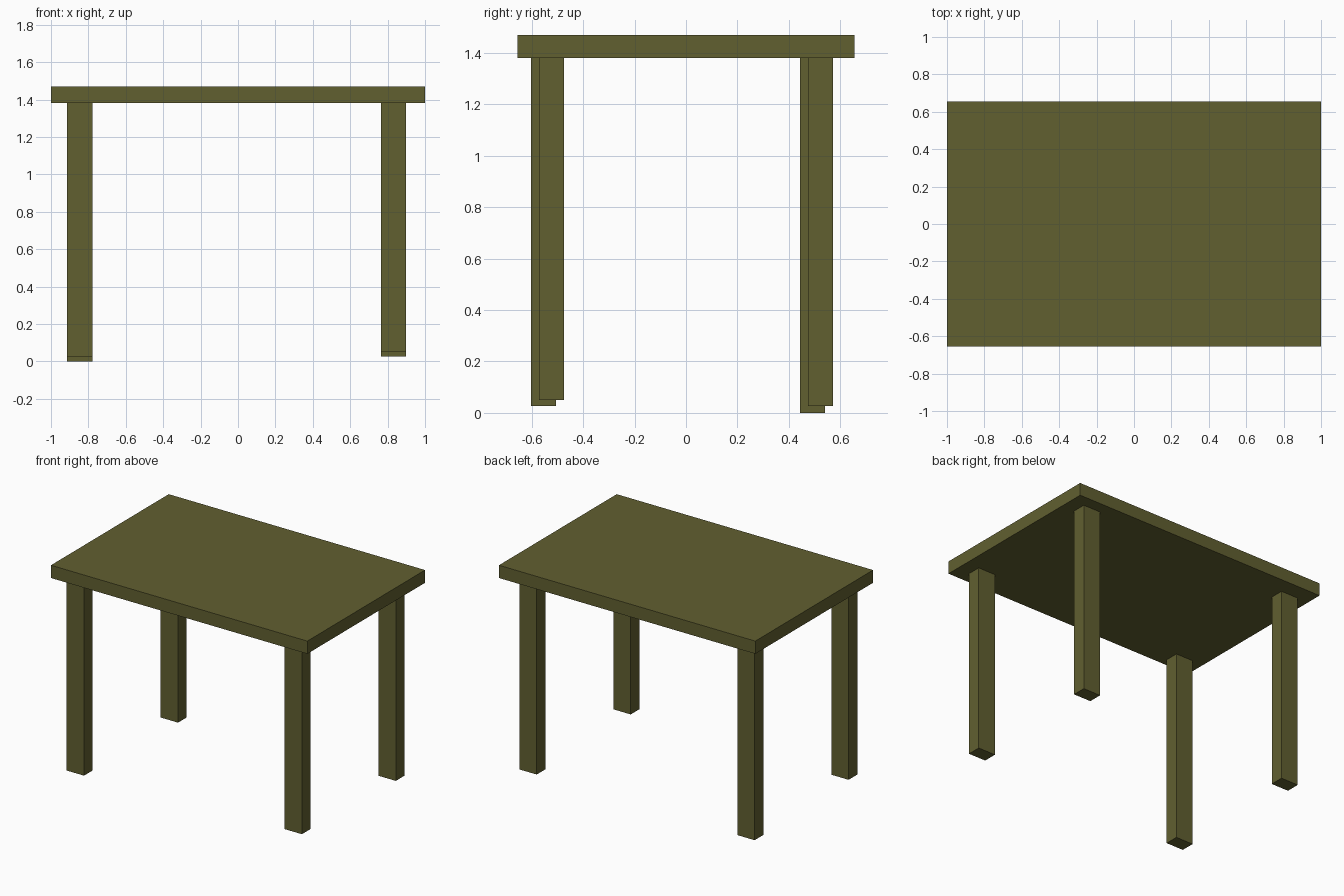
import bpy

if "Cube" in bpy.data.objects:
    bpy.data.objects.remove(bpy.data.objects["Cube"])

# Olive paint shared by all parts
olive = bpy.data.materials.new("olive")
olive.diffuse_color = (0.12, 0.115, 0.03, 1)
olive.use_nodes = True
olive.node_tree.nodes["Principled BSDF"].inputs["Base Color"].default_value = olive.diffuse_color


def box(name, x0, x1, y0, y1, z0, z1):
    bpy.ops.mesh.primitive_cube_add(
        size=1, location=((x0 + x1) / 2, (y0 + y1) / 2, (z0 + z1) / 2))
    ob = bpy.context.object
    ob.name = name
    ob.scale = (x1 - x0, y1 - y0, z1 - z0)
    bpy.ops.object.transform_apply(location=False, rotation=False, scale=True)
    ob.data.materials.append(olive)
    return ob


UNDERSIDE, TOP = 1.381, 1.471
LEG_X, LEG_Y = 0.135, 0.097

# Table top slab
box("table_top", -1, 1, -0.656, 0.656, UNDERSIDE, TOP)

# Legs: left/front corner position and the slightly uneven foot height
legs = {
    "front_left_leg": (-0.914, -0.603, 0.026),
    "back_left_leg": (-0.914, 0.444, 0.0),
    "front_right_leg": (0.764, -0.572, 0.05),
    "back_right_leg": (0.764, 0.475, 0.026),
}
for name, (x, y, foot) in legs.items():
    box(name, x, x + LEG_X, y, y + LEG_Y, foot, UNDERSIDE)
